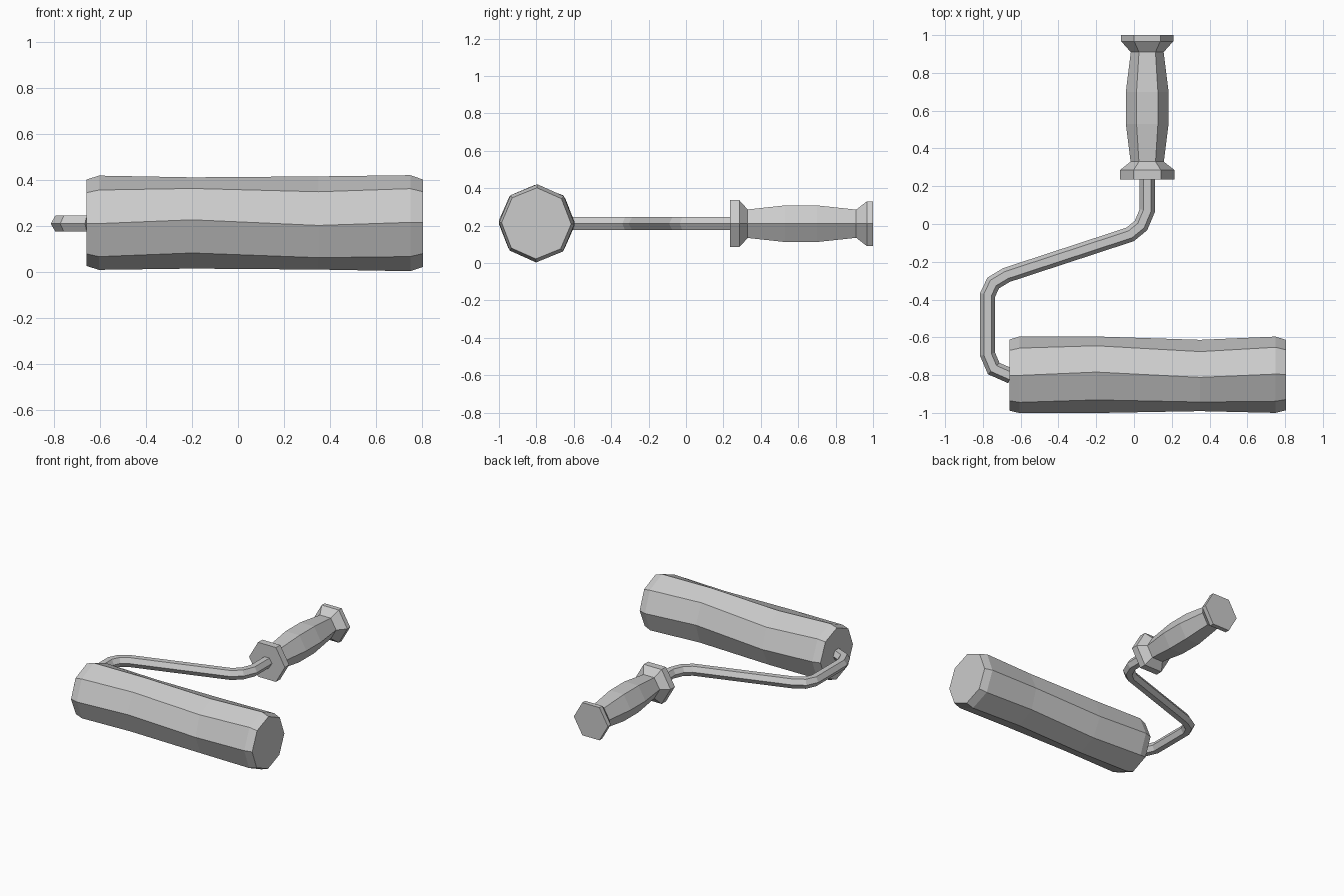
import bpy, bmesh
from math import sin, cos, tau, radians
from mathutils import Vector

if "Cube" in bpy.data.objects:
    bpy.data.objects.remove(bpy.data.objects["Cube"])

Z = 0.21          # height of the common centre plane
HX = 0.07         # x of the handle axis


def loft(name, rings):
    """Skin a list of equal-sized vertex rings and cap both ends."""
    bm = bmesh.new()
    loops = [[bm.verts.new(p) for p in ring] for ring in rings]
    n = len(loops[0])
    for a, b in zip(loops, loops[1:]):
        for i in range(n):
            j = (i + 1) % n
            bm.faces.new((a[i], a[j], b[j], b[i]))
    bm.faces.new(loops[0][::-1])
    bm.faces.new(loops[-1])
    bmesh.ops.recalc_face_normals(bm, faces=bm.faces)
    mesh = bpy.data.meshes.new(name)
    bm.to_mesh(mesh)
    bm.free()
    obj = bpy.data.objects.new(name, mesh)
    bpy.context.collection.objects.link(obj)
    return obj


def ring(centre, u, v, ru, rv, sides, twist=0.0):
    c = Vector(centre)
    return [c + u * (ru * cos(tau * i / sides + twist))
            + v * (rv * sin(tau * i / sides + twist)) for i in range(sides)]


X, Y, UP = Vector((1, 0, 0)), Vector((0, 1, 0)), Vector((0, 0, 1))

# Roller sleeve: slightly uneven octagon; x, centre y, centre z, ry, rz, twist in degrees
sleeve = [(-0.66, -0.80, 0.214, 0.188, 0.188, 1),
          (-0.605, -0.798, 0.214, 0.203, 0.205, 1),
          (-0.20, -0.798, 0.213, 0.203, 0.199, -4),
          (0.35, -0.802, 0.213, 0.189, 0.203, 3),
          (0.75, -0.798, 0.212, 0.202, 0.209, -1),
          (0.805, -0.80, 0.212, 0.186, 0.190, -1)]
loft("roller_sleeve", [ring((x, cy, cz), Y, UP, ry, rz, 8, radians(t))
                       for x, cy, cz, ry, rz, t in sleeve])

# Bent frame rod: hexagonal section with mitred bends
path = [Vector((x, y, Z)) for x, y in
        [(HX, 0.25), (HX, 0.07), (0.037, -0.008), (-0.02, -0.055),
         (-0.675, -0.27), (-0.745, -0.312), (-0.775, -0.375),
         (-0.775, -0.69), (-0.743, -0.765), (-0.65, -0.806)]]
rod = []
for i, p in enumerate(path):
    d0 = (p - path[max(i - 1, 0)]).normalized() if i else (path[1] - p).normalized()
    d1 = (path[i + 1] - p).normalized() if i < len(path) - 1 else d0
    tangent = (d0 + d1).normalized()
    rod.append(ring(p, UP.cross(tangent), UP, 0.04 / tangent.dot(d0), 0.04, 6))
loft("frame_rod", rod)

# Handle: hexagonal turned grip with flared collars; y, radius
grip = [(0.235, 0.145), (0.285, 0.145), (0.33, 0.088), (0.53, 0.113),
        (0.70, 0.113), (0.91, 0.087), (0.967, 0.138), (1.0, 0.138)]
loft("handle_grip", [ring((HX, y, Z), X, UP, r, r, 6) for y, r in grip])
